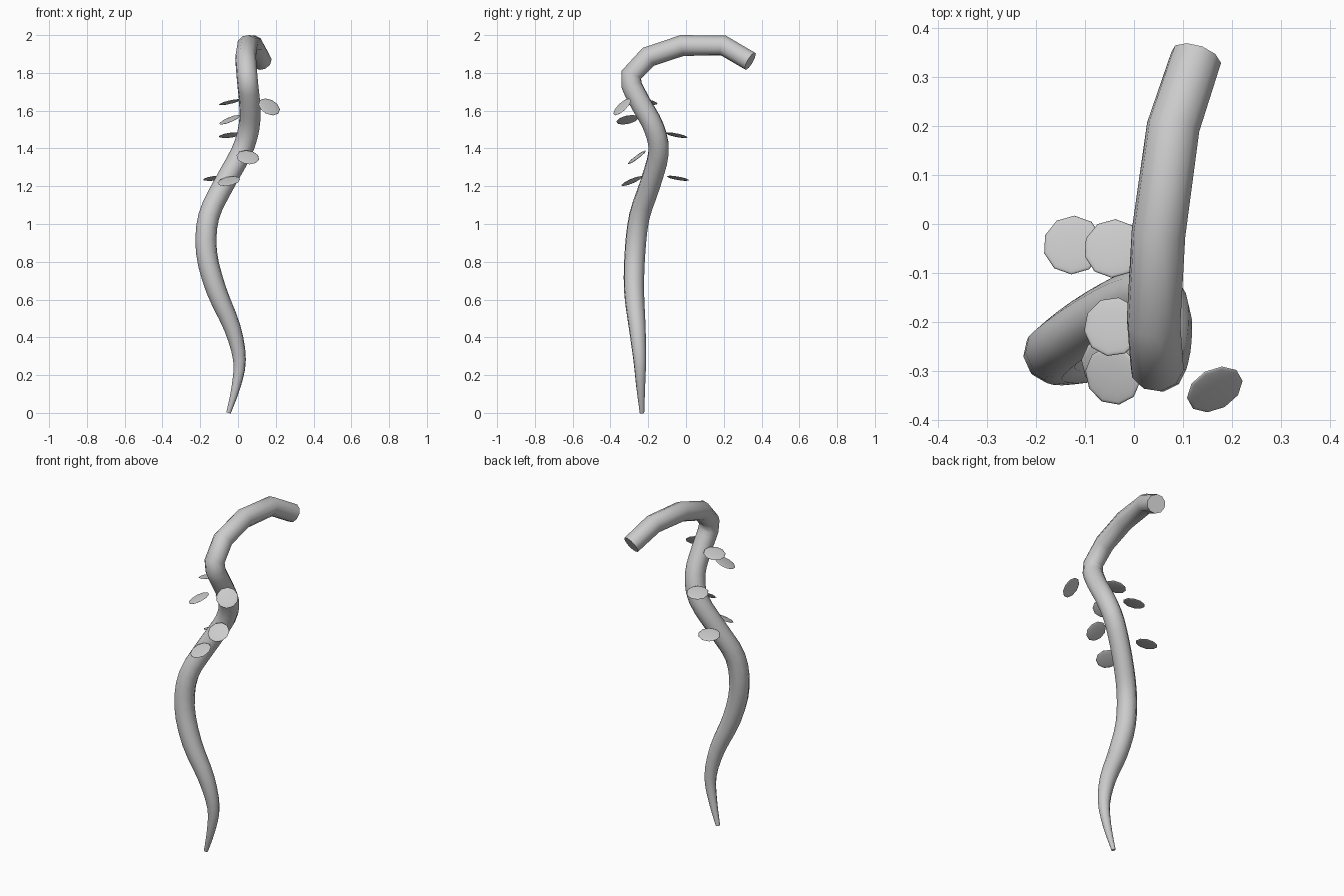
import bpy
from mathutils import Vector

if "Cube" in bpy.data.objects:
    bpy.data.objects.remove(bpy.data.objects["Cube"])


def catmull(a, b, c, d, t):
    return 0.5 * (2*b + (c - a)*t + (2*a - 5*b + 4*c - d)*t*t + (3*b - a - 3*c + d)*t**3)


# Stem centre line: x, y, z, radius
path = [Vector(p) for p in (
    (-.05, -.233, 0, .012), (-.01, -.24, .14, .024), (.008, -.245, .28, .034),
    (-.03, -.258, .45, .045), (-.115, -.275, .65, .054), (-.167, -.27, .85, .056),
    (-.155, -.247, 1.04, .056), (-.075, -.19, 1.21, .056), (.018, -.145, 1.38, .056),
    (.058, -.17, 1.51, .056), (.062, -.235, 1.63, .056), (.052, -.288, 1.735, .056),
    (.047, -.29, 1.79, .056), (.04, -.2, 1.885, .056), (.05, -.02, 1.945, .056),
    (.08, .198, 1.945, .055), (.127, .34, 1.862, .053))]

# Lower stem is smoothed, the hooked tip keeps its straight segments
points = []
for i, p in enumerate(path):
    points.append(p)
    if i < 11:
        a = path[max(i - 1, 0)]
        points += [catmull(a, p, path[i + 1], path[i + 2], t) for t in (1/3, 2/3)]

curve = bpy.data.curves.new("stem", 'CURVE')
curve.dimensions = '3D'
curve.bevel_depth = 1
curve.bevel_resolution = 3
curve.use_fill_caps = True
spline = curve.splines.new('POLY')
spline.points.add(len(points) - 1)
for q, p in zip(spline.points, points):
    q.co = (p.x, p.y, p.z, 1)
    q.radius = p.w
stem = bpy.data.objects.new("stem", curve)
bpy.context.collection.objects.link(stem)
bpy.context.view_layer.objects.active = stem
stem.select_set(True)
bpy.ops.object.convert(target='MESH')
bpy.ops.object.shade_smooth_by_angle(angle=0.9)

# Round flat leaves: centre, facing direction
leaves = [
    ((.165, -.338, 1.62), (.36, -.64, .68)),
    ((-.043, -.21, 1.645), (-.22, .12, .97)),
    ((-.043, -.31, 1.552), (-.37, -.2, .91)),
    ((-.042, -.05, 1.47), (-.13, .2, 1)),
    ((.052, -.26, 1.353), (.12, -.6, .8)),
    ((-.048, -.287, 1.227), (-.2, -.43, 1)),
    ((-.125, -.043, 1.242), (-.12, .18, 1)),
]
for i, (centre, normal) in enumerate(leaves, 1):
    bpy.ops.mesh.primitive_uv_sphere_add(segments=10, ring_count=6, radius=.061, location=centre)
    leaf = bpy.context.object
    leaf.name = f"leaf_{i}"
    leaf.scale.z = .1
    leaf.rotation_euler = Vector(normal).to_track_quat('Z', 'Y').to_euler()
    bpy.ops.object.shade_smooth()
